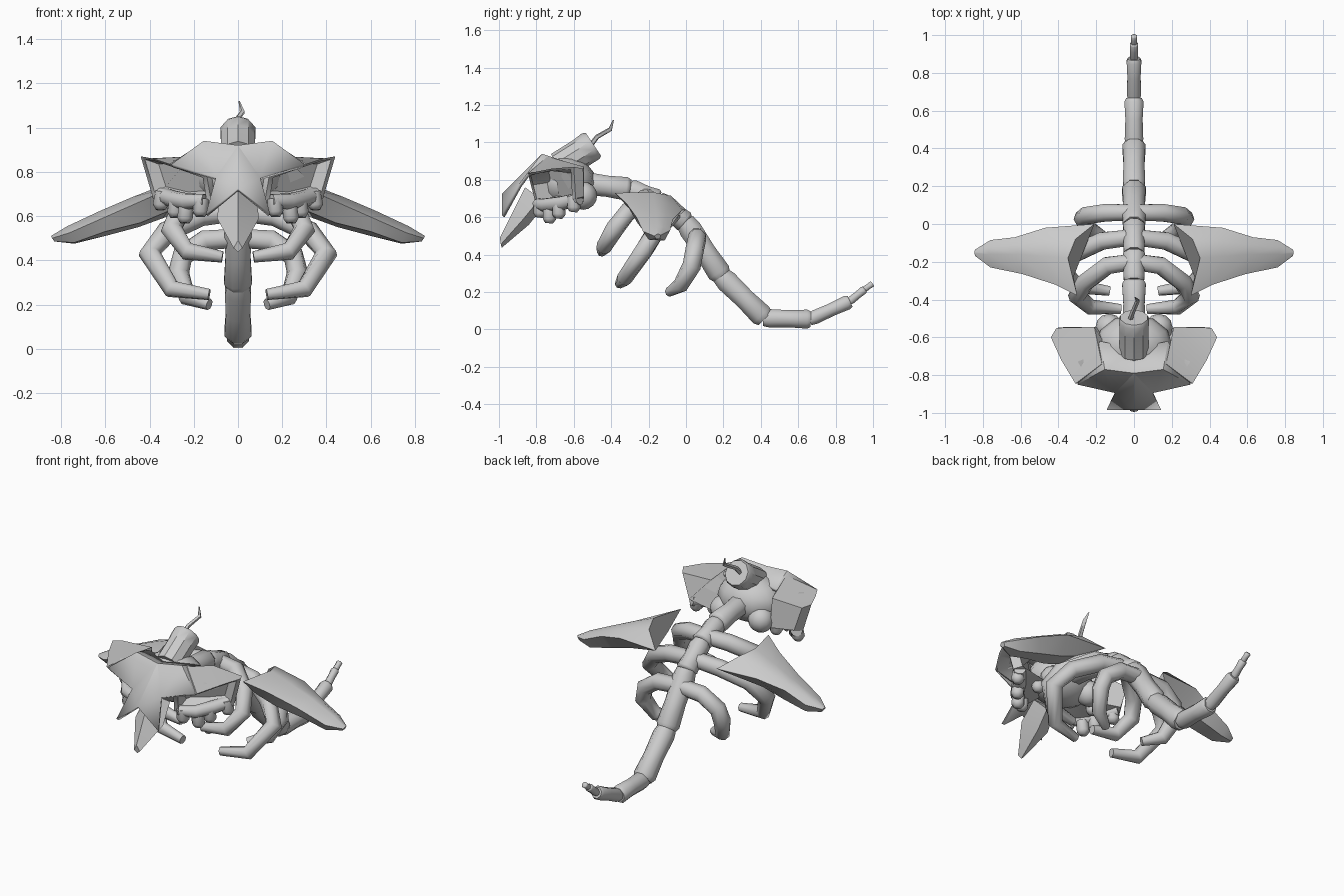
import bpy, bmesh, math
from mathutils import Vector, Matrix

if "Cube" in bpy.data.objects:
    bpy.data.objects.remove(bpy.data.objects["Cube"])

bone = bpy.data.materials.new("bone_grey")
bone.diffuse_color = (0.6, 0.6, 0.6, 1)
bone.use_nodes = True
bone.node_tree.nodes["Principled BSDF"].inputs["Base Color"].default_value = bone.diffuse_color


def finish(name, bm, angle=40):
    bmesh.ops.recalc_face_normals(bm, faces=bm.faces[:])
    me = bpy.data.meshes.new(name)
    bm.to_mesh(me)
    bm.free()
    me.materials.append(bone)
    me.polygons.foreach_set("use_smooth", [True] * len(me.polygons))
    me.set_sharp_from_angle(angle=math.radians(angle))
    ob = bpy.data.objects.new(name, me)
    bpy.context.collection.objects.link(ob)
    return ob


def loft(name, rings, angle=40):
    """Skin a list of equal rings and cap both ends."""
    bm = bmesh.new()
    vs = [[bm.verts.new(p) for p in r] for r in rings]
    n = len(vs[0])
    for a, b in zip(vs, vs[1:]):
        for i in range(n):
            j = (i + 1) % n
            bm.faces.new((a[i], a[j], b[j], b[i]))
    bm.faces.new(vs[0])
    bm.faces.new(vs[-1])
    return finish(name, bm, angle)


def tube(name, pts, radii, n=8, angle=62):
    pts = [Vector(p) for p in pts]
    rings, u = [], None
    for i, p in enumerate(pts):
        t = (pts[min(i + 1, len(pts) - 1)] - pts[max(i - 1, 0)]).normalized()
        if u is None:
            u = Vector((1, 0, 0)) if abs(t.x) < 0.7 else Vector((0, 0, 1))
        u = (u - t * u.dot(t)).normalized()
        q = t.cross(u)
        steps = [2 * math.pi * (k + .5) / n for k in range(n)]
        rings.append([p + (u * math.cos(a) + q * math.sin(a)) * radii[i] for a in steps])
    return loft(name, rings, angle)


def ball(name, centre, size):
    bm = bmesh.new()
    bmesh.ops.create_uvsphere(bm, u_segments=12, v_segments=8, radius=1,
                              matrix=Matrix.Translation(centre) @ Matrix.Diagonal((*size, 1)))
    finish(name, bm, 60)


def flip(pts, s):
    return [(x * s, y, z) for x, y, z in pts]


# spine and tail: one bone between each pair of joints (y, z, radius)
joints = [(-.57, .785, .068), (-.30, .75, .063), (-.15, .69, .063), (0, .57, .068), (.19, .285, .066),
          (.42, .06, .055), (.665, .055, .042), (.875, .15, .024), (.955, .215, .018), (.997, .245, .010)]
for i, (a, b) in enumerate(zip(joints, joints[1:])):
    A, B, r = Vector((0, a[0], a[1])), Vector((0, b[0], b[1])), a[2]
    tube(f"vertebra_{i + 1}", [A.lerp(B, -.03), A.lerp(B, .12), A.lerp(B, .55), A.lerp(B, .93), B.lerp(A, -.01)],
         [r * .82, r * .97, r * .9, r, r * .8])

# ribs, wings, sockets and teeth are built on both sides
ribs = [
    [(0, -.20, .71), (.14, -.22, .70), (.26, -.31, .63), (.30, -.38, .54), (.23, -.44, .44), (.07, -.45, .415)],
    [(0, -.07, .62), (.17, -.09, .60), (.32, -.16, .53), (.40, -.22, .43), (.30, -.33, .27), (.13, -.355, .245)],
    [(0, .06, .50), (.15, .06, .49), (.25, .045, .42), (.27, .03, .34), (.23, -.03, .235), (.13, -.09, .20)],
]
wing = [
    [(.30, -.38, .73), (.35, -.18, .735), (.31, -.08, .715), (.21, 0, .64), (.34, -.11, .59), (.32, -.28, .62)],
    [(.42, -.32, .675), (.48, -.17, .685), (.47, -.09, .675), (.47, -.02, .64), (.45, -.11, .55), (.44, -.26, .57)],
    [(.59, -.265, .60), (.62, -.16, .625), (.62, -.11, .615), (.63, -.07, .59), (.60, -.11, .51), (.60, -.23, .53)],
    [(.76, -.23, .525), (.77, -.16, .555), (.77, -.12, .55), (.76, -.085, .53), (.74, -.115, .475), (.74, -.2, .48)],
    [(.84, -.17, .50), (.845, -.155, .51), (.845, -.145, .51), (.84, -.135, .505), (.83, -.14, .485), (.83, -.16, .485)],
]
rim = [(.44, -.60, .87), (.385, -.72, .86), (.31, -.845, .835), (.14, -.83, .775),
       (.12, -.80, .66), (.26, -.73, .65), (.39, -.59, .70)]
back = [(.41, -.55, .86), (.21, -.545, .87), (.17, -.74, .925), (.10, -.72, .80),
        (.08, -.68, .69), (.19, -.55, .68), (.36, -.545, .71)]
teeth = [(.35, -.60, .65), (.285, -.68, .615), (.24, -.73, .59), (.17, -.78, .62), (.20, -.60, .65)]

for s, side in ((1, "left"), (-1, "right")):
    for i, path in enumerate(ribs):
        tube(f"rib_{i + 1}_{side}", flip(path, s), [.046, .05, .05, .05, .042, .026], 8)

    # shoulder blade spreading out like a wing
    loft(f"shoulder_blade_{side}", [flip(r, s) for r in wing], 35)

    # eye socket: outer shell, rim, then hollow inside
    R, Q = [Vector(p) for p in flip(rim, s)], [Vector(p) for p in flip(back, s)]
    mid, end = sum(R, Vector()) / 7, sum(Q, Vector()) / 7
    inner = [p.lerp(mid, .13) for p in R]
    deep = [p.lerp(q, .65).lerp(mid.lerp(end, .65), .35) for p, q in zip(R, Q)]
    loft(f"eye_socket_{side}", [Q, R, inner, deep], 45)

    # upper gum and blunt teeth
    tube(f"gum_{side}", flip([(.36, -.57, .70), (.29, -.66, .675), (.23, -.75, .665), (.15, -.795, .67)], s),
         [.035, .04, .038, .03])
    for i, (x, y, z) in enumerate(teeth):
        tube(f"tooth_{i + 1}_{side}", [(x * s * .97, y, z + .06), (x * s, y, z), (x * s, y - .003, z - .022)],
             [.036, .038, .022])

    # jaw joint at the back of the skull
    ball(f"jaw_joint_{side}", (.13 * s, -.55, .715), (.075, .075, .075))

# cranium
ball("cranium", (0, -.645, .785), (.205, .165, .14))

# face mask: folded plate from the brow to the flared snout
bm = bmesh.new()
c0, c1, cb = [bm.verts.new(p) for p in ((0, -.79, .92), (0, -.985, .725), (0, -.66, .89))]
for s in (1, -1):
    b, e0, e1, w, k = [bm.verts.new(p) for p in flip(
        [(.18, -.62, .89), (.155, -.77, .94), (.30, -.85, .835), (.10, -.895, .775), (.145, -.985, .61)], s)]
    for f in ((c0, e0, w), (c0, w, c1), (w, k, c1), (e0, e1, w), (cb, b, e0, c0), (b, e1, e0)):
        bm.faces.new(f)
mask = finish("face_mask", bm, 15)
mod = mask.modifiers.new("thickness", 'SOLIDIFY')
mod.thickness = .02
mod.offset = -1


# pointed lower jaw
def jaw_ring(w, y0, z0, y1, z1, y2, z2):
    return [(w, y0, z0), (0, y1, z1), (-w, y0, z0), (0, y2, z2)]


loft("lower_jaw", [jaw_ring(.08, -.78, .70, -.86, .76, -.76, .66), jaw_ring(.095, -.87, .59, -.925, .63, -.84, .56),
                   jaw_ring(.02, -.99, .455, -.995, .49, -.985, .437)], 45)

# candle stump and wick on the head
tube("candle", [(0, -.68, .87), (0, -.56, .945), (0, -.51, .98), (0, -.495, .99)], [.08, .08, .083, .074], 10, 35)
tube("wick", [(-.02, -.51, .985), (-.01, -.475, 1.03), (.02, -.405, 1.07), (.005, -.388, 1.12)],
     [.014, .013, .012, .003], 5)
